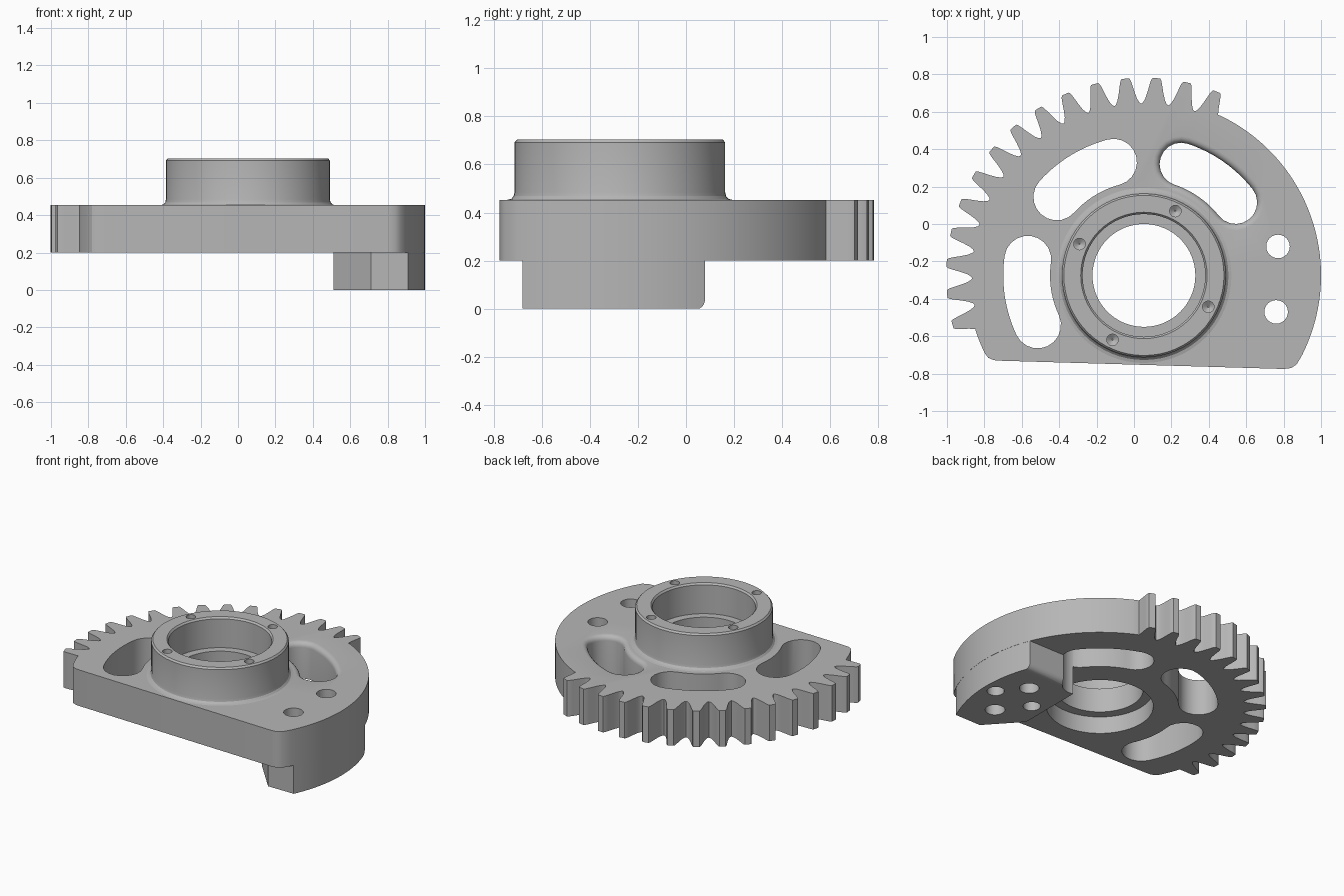
import bpy, bmesh
from math import sin, cos, pi, radians

if "Cube" in bpy.data.objects:
    bpy.data.objects.remove(bpy.data.objects["Cube"])

CX, CY = 0.053, -0.275            # gear axis
BODY_R, TOP, BOTTOM = 0.947, 0.453, 0.2

metal = bpy.data.materials.new("plain grey metal")
metal.use_nodes = True
metal.diffuse_color = (0.47, 0.47, 0.47, 1)
metal.node_tree.nodes["Principled BSDF"].inputs["Base Color"].default_value = (0.47, 0.47, 0.47, 1)


def polar(r, deg, x=CX, y=CY):
    return (x + r * cos(radians(deg)), y + r * sin(radians(deg)))


def arc(r, a0, a1, n, x=CX, y=CY):
    return [polar(r, a0 + (a1 - a0) * i / n, x, y) for i in range(n + 1)]


def circle(r, x=CX, y=CY, n=32):
    return arc(r, 0, 360, n, x, y)[:-1]


def loft(name, sections, ring=False):
    """Skin (outline, z) sections; capped, or closed into a ring."""
    bm = bmesh.new()
    rows = [[bm.verts.new((x, y, z)) for x, y in pts] for pts, z in sections]
    pairs = list(zip(rows, rows[1:]))
    if ring:
        pairs.append((rows[-1], rows[0]))
    else:
        bm.faces.new(rows[0])
        bm.faces.new(rows[-1])
    for a, b in pairs:
        for i in range(len(a)):
            j = (i + 1) % len(a)
            bm.faces.new((a[i], a[j], b[j], b[i]))
    bmesh.ops.recalc_face_normals(bm, faces=bm.faces)
    mesh = bpy.data.meshes.new(name)
    bm.to_mesh(mesh)
    bm.free()
    mesh.materials.append(metal)
    obj = bpy.data.objects.new(name, mesh)
    bpy.context.collection.objects.link(obj)
    return obj


def prism(name, outline, z0, z1):
    return loft(name, [(outline, z0), (outline, z1)])


def combine(obj, tool, operation):
    """Apply one boolean and discard the tool."""
    tool.hide_render = True
    mod = obj.modifiers.new("boolean", "BOOLEAN")
    mod.object, mod.operation, mod.solver = tool, operation, "EXACT"
    bpy.context.view_layer.update()
    graph = bpy.context.evaluated_depsgraph_get()
    mesh = bpy.data.meshes.new_from_object(obj.evaluated_get(graph))
    obj.modifiers.clear()
    obj.data = mesh
    bpy.data.objects.remove(tool)


def slot(a0, a1, w, r=0.627):
    """Curved slot outline with round ends."""
    return (arc(r + w, a0, a1, 12)
            + arc(w, a1, a1 + 180, 10, *polar(r, a1))[1:-1]
            + arc(r - w, a1, a0, 12)
            + arc(w, a0 + 180, a0 + 360, 10, *polar(r, a0))[1:-1])


# Plate outline: smooth arc, fifteen teeth, short arc, rounded base corners
FIRST, PITCH, TEETH = 68.4, 9, 15
flank = [(3.9, 0.925), (3.2, 0.945), (2.5, 0.98), (1.9, 1.02), (1.5, 1.045), (1.1, 1.057)]
outline = arc(BODY_R, -26.7, FIRST - 4, 46)
for k in range(TEETH):
    mid = FIRST + PITCH * k
    side = flank[1:] if k == 0 else flank
    outline += [polar(r, mid - a) for a, r in side]
    side = flank[1:] if k == TEETH - 1 else flank
    outline += [polar(r, mid + a) for a, r in reversed(side)]
    if k < TEETH - 1:
        outline.append(polar(0.918, mid + PITCH / 2))
outline += arc(BODY_R, FIRST + PITCH * (TEETH - 1) + 4, 206, 4)
outline += [(-0.78, -0.715), (-0.75, -0.728), (-0.71, -0.731)]
outline += [(0.80, -0.775), (0.84, -0.77), (0.87, -0.75)]
plate = prism("gear_sector_plate", outline, BOTTOM, TOP)

# Mounting pad under the right of the plate, one lower edge rounded
PAD_END = 0.08
pad_outline = arc(BODY_R - 0.001, -25.3, 22, 24)
pad_outline += [(0.51, PAD_END), (0.51, -0.46), (0.71, -0.68)]
pad_outline[-4] = (pad_outline[-4][0], PAD_END)
pad = prism("mounting_pad", pad_outline, 0, 0.3)
bm = bmesh.new()
bm.from_mesh(pad.data)
edges = [e for e in bm.edges
         if all(v.co.z < 0.001 and abs(v.co.y - PAD_END) < 0.001 for v in e.verts)]
bmesh.ops.bevel(bm, geom=edges, offset=0.045, segments=5, profile=0.5, affect="EDGES")
bm.to_mesh(pad.data)
bm.free()
combine(plate, pad, "UNION")

# Central bore and two plain slots
combine(plate, prism("bore_cutter", circle(0.34, n=64), 0.1, 0.6), "DIFFERENCE")
for start in (105, 172):
    combine(plate, prism("slot_cutter", slot(start, start + 33, 0.125), 0.1, 0.6), "DIFFERENCE")

# Third slot has a rounded upper rim
W, ROUND = 0.115, 0.035
rim = [(slot(38.5, 71.5, W), -0.1)]
for i in range(6):
    t = i / 5 * pi / 2
    rim.append((slot(38.5, 71.5, W + ROUND * (1 - cos(t))), TOP - ROUND + ROUND * sin(t)))
rim.append((slot(38.5, 71.5, W + ROUND), 0.6))
combine(plate, loft("rounded_slot_cutter", rim), "DIFFERENCE")

# Two through holes and two blind holes in the pad
for x, y, r, top in ((0.77, -0.12, 0.063, 0.6), (0.76, -0.47, 0.063, 0.6),
                     (0.61, -0.285, 0.055, 0.2), (0.91, -0.285, 0.055, 0.2)):
    combine(plate, prism("hole_cutter", circle(r, x, y, 24), -0.1, top), "DIFFERENCE")

# Hub: revolved section with stepped bore, chamfered rim and base fillet
section = [(0.36, 0.32), (0.275, 0.32), (0.275, 0.49), (0.328, 0.49), (0.328, 0.692),
           (0.338, 0.704), (0.428, 0.704), (0.438, 0.692), (0.438, 0.485), (0.442, 0.468),
           (0.452, 0.457), (0.468, TOP), (0.46, 0.43), (0.36, 0.43)]
hub = loft("hub", [(circle(r, n=64), z) for r, z in section], ring=True)

# Four pointed drill holes in the hub rim
for k in range(4):
    x, y = polar(0.383, 64 + 90 * k)
    drill = loft("drill_cutter", [(circle(0.004, x, y, 16), 0.58),
                                  (circle(0.031, x, y, 16), 0.6),
                                  (circle(0.031, x, y, 16), 0.8)])
    combine(hub, drill, "DIFFERENCE")

# Smooth curved walls, keep edges crisp
for obj in (plate, hub):
    bpy.ops.object.select_all(action="DESELECT")
    obj.select_set(True)
    bpy.context.view_layer.objects.active = obj
    bpy.ops.object.shade_smooth_by_angle(angle=radians(28))
